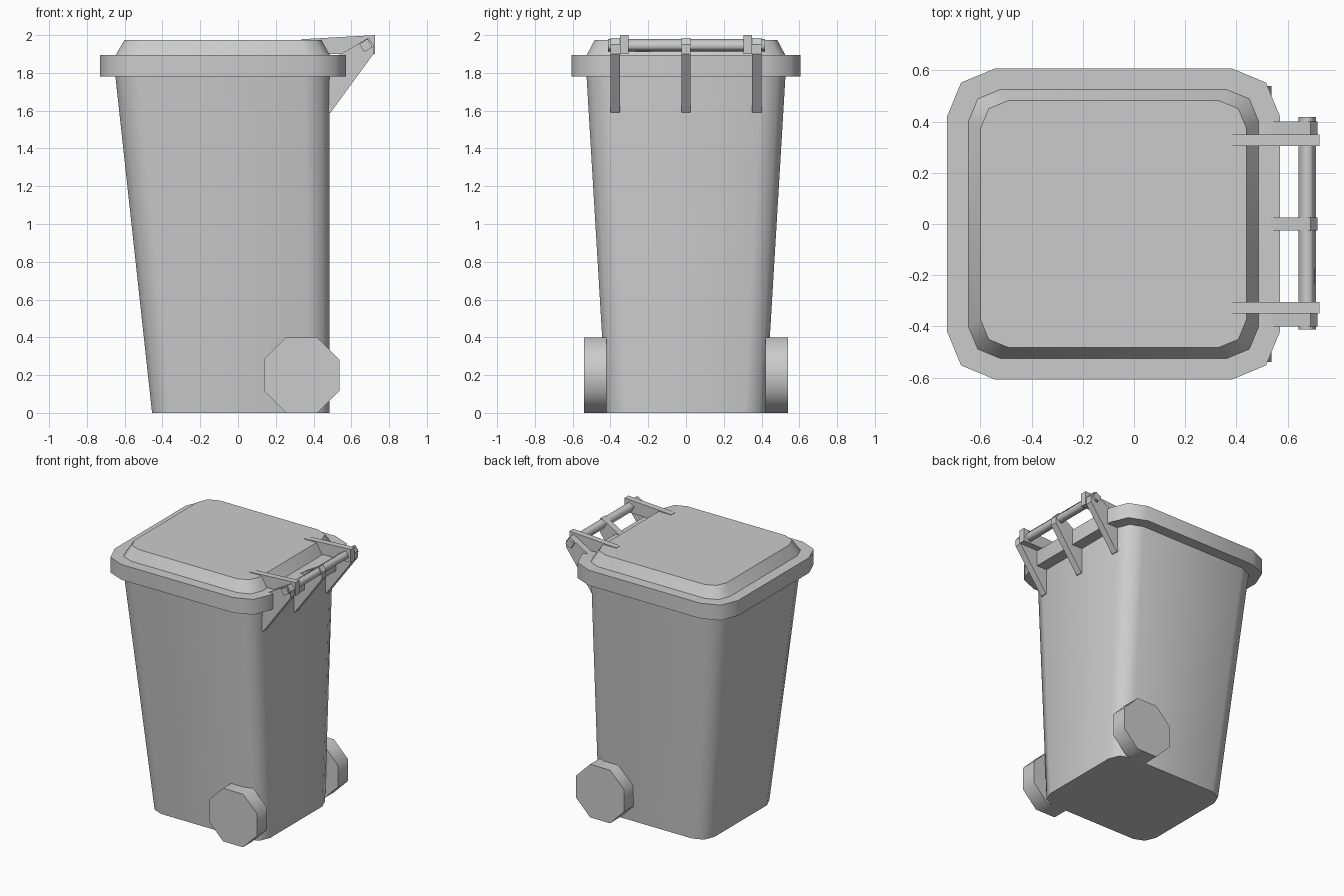
import bpy, bmesh, math
from mathutils import Vector

if "Cube" in bpy.data.objects:
    bpy.data.objects.remove(bpy.data.objects["Cube"])

grey = bpy.data.materials.new("bin grey")
grey.use_nodes = True
grey.diffuse_color = (0.6, 0.6, 0.6, 1)
grey.node_tree.nodes["Principled BSDF"].inputs["Base Color"].default_value = (0.6, 0.6, 0.6, 1)


def loft(name, lower, upper, smooth=True):
    """Join two matching outlines with sides and flat end caps."""
    bm = bmesh.new()
    a = [bm.verts.new(p) for p in lower]
    b = [bm.verts.new(p) for p in upper]
    bm.faces.new(a)
    bm.faces.new(b)
    n = len(a)
    for i in range(n):
        j = (i + 1) % n
        bm.faces.new((a[i], a[j], b[j], b[i])).smooth = smooth
    bmesh.ops.recalc_face_normals(bm, faces=bm.faces[:])
    mesh = bpy.data.meshes.new(name)
    bm.to_mesh(mesh)
    bm.free()
    mesh.materials.append(grey)
    obj = bpy.data.objects.new(name, mesh)
    bpy.context.collection.objects.link(obj)
    return obj


def rounded(x0, x1, half_y, r, z):
    """Rectangle with two-segment round corners."""
    points = []
    corners = [(x1 - r, half_y - r), (x0 + r, half_y - r),
               (x0 + r, r - half_y), (x1 - r, r - half_y)]
    for k, (cx, cy) in enumerate(corners):
        for s in range(3):
            t = math.radians(90 * k + 45 * s)
            points.append(Vector((cx + r * math.cos(t), cy + r * math.sin(t), z)))
    return points


def plate(name, profile, y, width, smooth=False):
    """Extrude an x-z profile across y."""
    return loft(name, [(x, y - width / 2, z) for x, z in profile],
                [(x, y + width / 2, z) for x, z in profile], smooth)


def polygon(cx, cz, radius, sides, turn):
    angles = [math.radians(turn) + math.tau * i / sides for i in range(sides)]
    return [(cx + radius * math.cos(t), cz + radius * math.sin(t)) for t in angles]


# Tapered container, rim and raised lid
loft("bin_body", rounded(-0.455, 0.485, 0.42, 0.11, 0), rounded(-0.65, 0.485, 0.527, 0.13, 1.79))
loft("lid_rim", rounded(-0.73, 0.57, 0.607, 0.185, 1.78), rounded(-0.73, 0.57, 0.607, 0.185, 1.895))
loft("lid_top", rounded(-0.65, 0.49, 0.528, 0.125, 1.89), rounded(-0.6, 0.44, 0.483, 0.11, 1.975))

# Octagonal wheels
for side, name in ((-1, "right_wheel"), (1, "left_wheel")):
    plate(name, polygon(0.337, 0.2, 0.2 / math.cos(math.pi / 8), 8, 22.5), side * 0.48, 0.12, True)

# Hinge: body brackets, lid arms and rod
bracket = [(0.48, 1.59), (0.49, 1.59), (0.717, 1.9), (0.717, 1.95), (0.69, 1.985), (0.535, 1.895), (0.48, 1.86)]
for y, name in ((-0.375, "right"), (0, "middle"), (0.375, "left")):
    plate(name + "_hinge_bracket", bracket, y, 0.05)
arm = [(0.335, 1.97), (0.335, 1.978), (0.725, 2.0), (0.725, 1.9), (0.69, 1.9), (0.53, 1.9), (0.47, 1.9)]
for y, name in ((-0.327, "right"), (0.327, "left")):
    plate(name + "_lid_arm", arm, y, 0.046)
plate("hinge_rod", polygon(0.677, 1.945, 0.036, 4, 75), 0.003, 0.83, True)
